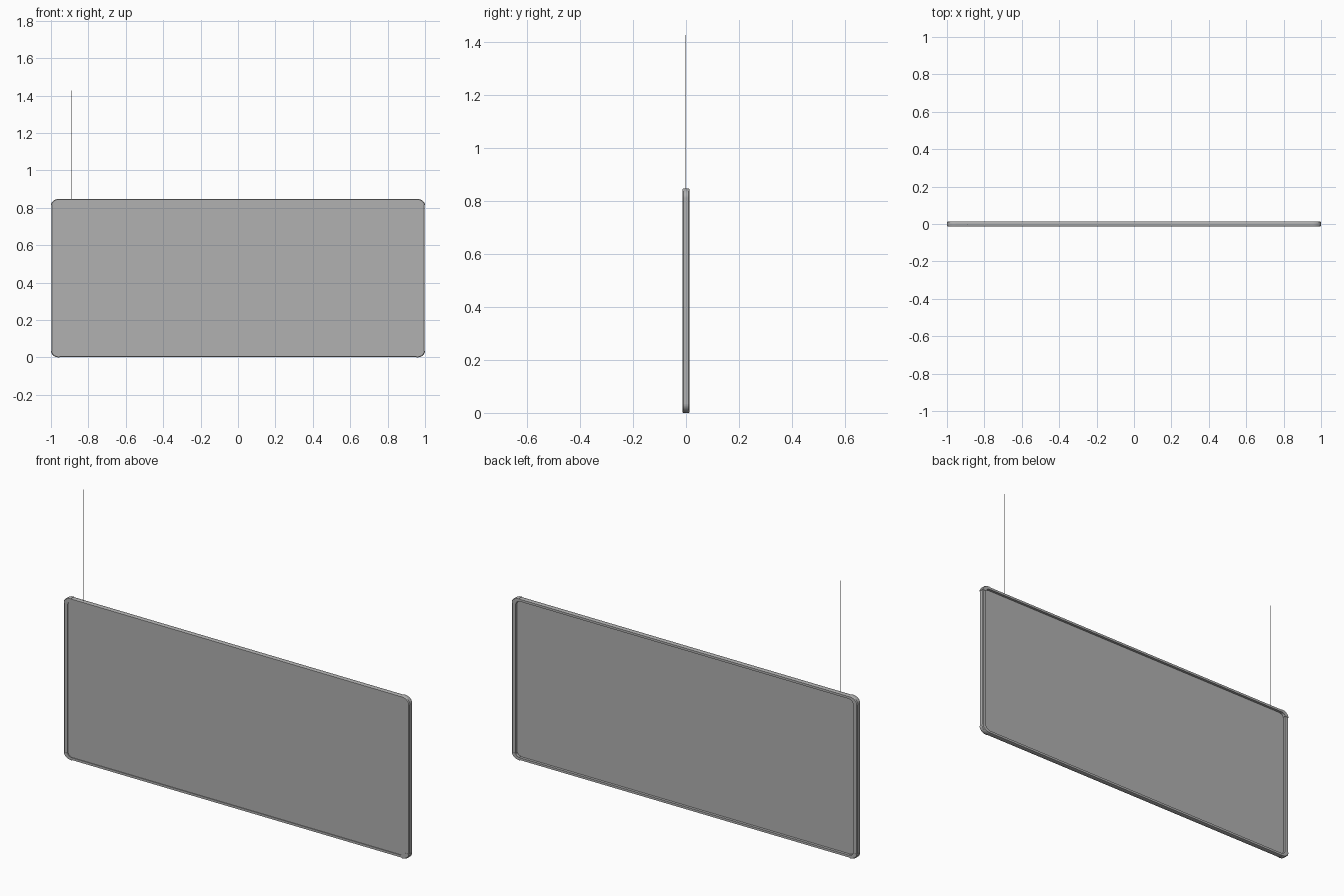
import bpy, bmesh, math

if "Cube" in bpy.data.objects:
    bpy.data.objects.remove(bpy.data.objects["Cube"])

W, H = 1.0, 0.848           # half width, board height
CX, CZ = 0.045, 0.034       # corner cap size
SIDE, TOP = 0.024, 0.016    # rail face widths
D = 0.0125                  # half depth of the rails
INSET = 0.002               # rails sit slightly inside the corner caps

# Rail cross-section: (0 = inner edge .. 1 = outer edge, y)
PROFILE = [(0, -D), (0.85, -D), (1, -D * 0.7), (1, D * 0.7), (0.85, D), (0, D)]

grey = bpy.data.materials.new("dark_grey")
grey.diffuse_color = (0.44, 0.44, 0.44, 1)
grey.use_nodes = True
grey.node_tree.nodes["Principled BSDF"].inputs["Base Color"].default_value = grey.diffuse_color


def sweep(name, sections):
    bm = bmesh.new()
    rings = [[bm.verts.new(p) for p in s] for s in sections]
    n = len(rings[0])
    for a, b in zip(rings, rings[1:]):
        for i in range(n):
            j = (i + 1) % n
            bm.faces.new((a[i], a[j], b[j], b[i]))
    bm.faces.new(rings[0])
    bm.faces.new(rings[-1][::-1])
    bmesh.ops.recalc_face_normals(bm, faces=bm.faces[:])
    me = bpy.data.meshes.new(name)
    bm.to_mesh(me)
    bm.free()
    me.materials.append(grey)
    ob = bpy.data.objects.new(name, me)
    bpy.context.collection.objects.link(ob)
    bpy.context.view_layer.objects.active = ob
    ob.select_set(True)
    bpy.ops.object.shade_smooth_by_angle(angle=math.radians(35))
    ob.select_set(False)


def lerp(a, b, t):
    return a + (b - a) * t


# Writing panel, set close to the front of the frame
bpy.ops.mesh.primitive_cube_add(size=1, location=(0, -0.005, H / 2))
panel = bpy.context.object
panel.name = "panel"
panel.scale = (2 * 0.978, 0.008, H - 0.024)
panel.data.materials.append(grey)
panel.select_set(False)

# Side rails
for s, side in ((-1, "left"), (1, "right")):
    sweep(side + "_rail", [[(s * lerp(W - SIDE, W - INSET, t), y, z) for t, y in PROFILE]
                           for z in (CZ, H - CZ)])

# Top and bottom rails
for s, side in ((-1, "bottom"), (1, "top")):
    sweep(side + "_rail", [[(x, y, H / 2 + s * lerp(H / 2 - TOP, H / 2 - INSET, t))
                            for t, y in PROFILE] for x in (-W + CX, W - CX)])

# Rounded corner caps, slightly proud of the rails
for sx, side in ((-1, "left"), (1, "right")):
    for sz, level in ((-1, "bottom"), (1, "top")):
        secs = []
        for k in range(11):
            a = math.pi / 2 * k / 10
            secs.append([(sx * (W - CX + lerp(CX - SIDE - 0.002, CX, t) * math.cos(a)), y * 1.12,
                          H / 2 + sz * (H / 2 - CZ + lerp(CZ - TOP - 0.002, CZ, t) * math.sin(a)))
                         for t, y in PROFILE])
        sweep(f"{level}_{side}_corner_cap", secs)

# Suspension wires
for x, side in ((-0.892, "left"), (0.845, "right")):
    bpy.ops.mesh.primitive_cylinder_add(vertices=8, radius=0.001, depth=1.428 - H + 0.01,
                                        location=(x, -0.002, (1.428 + H - 0.01) / 2))
    wire = bpy.context.object
    wire.name = side + "_hanging_wire"
    wire.data.materials.append(grey)
    bpy.ops.object.shade_smooth_by_angle()
    wire.select_set(False)
